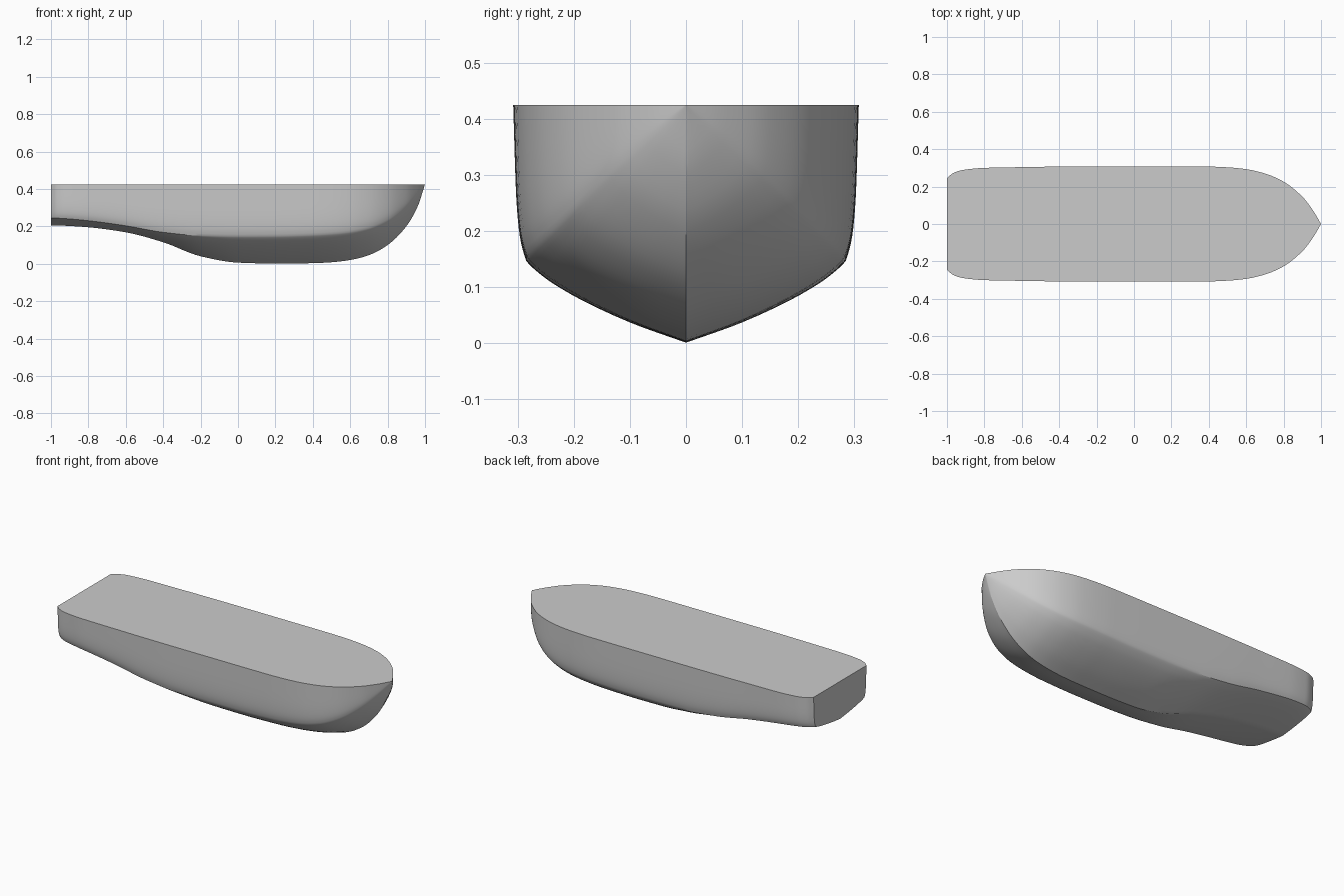
import bpy
import bmesh
import math

cube = bpy.data.objects.get("Cube")
if cube:
    bpy.data.objects.remove(cube, do_unlink=True)

DECK = 0.425

# Hull lines: station x, half beam, keel height, bilge height
LINES = [
    (-1.0, .245, .205, .245), (-.97, .27, .205, .244), (-.92, .288, .203, .241),
    (-.8, .3, .195, .23), (-.6, .304, .168, .203), (-.4, .307, .115, .168),
    (-.2, .308, .04, .15), (0, .308, .006, .147), (.2, .308, .001, .148),
    (.4, .307, .003, .154), (.5, .303, .008, .16), (.6, .293, .02, .17),
    (.7, .27, .046, .19), (.8, .226, .1, .23), (.9, .146, .2, .302),
    (.96, .068, .305, .367), (1.0, 0, DECK, DECK),
]

# Half section: share of the beam, and height (0 keel, 1 bilge, 2 deck)
SECTION = [
    (0, 0, 0), (1, .33, .25), (2, .66, .58), (3, .83, .81),
    (4, .925, 1.0), (5, .962, 1.16), (6, .982, 1.4), (7, 1.0, 2.0),
]


def sample(table, t):
    """Smooth cubic interpolation of every column of a table."""
    n = len(table)
    i = max(j for j in range(n - 1) if table[j][0] <= t + 1e-9)
    p, q = table[i], table[i + 1]
    h = q[0] - p[0]
    u = (t - p[0]) / h

    def slope(j, col):
        a, b, c = table[max(j - 1, 0)], table[j], table[min(j + 1, n - 1)]
        if a is b or b is c:
            return (c[col] - a[col]) / (c[0] - a[0])
        left = (b[col] - a[col]) / (b[0] - a[0])
        right = (c[col] - b[col]) / (c[0] - b[0])
        return 0 if left * right <= 0 else 2 * left * right / (left + right)

    values = []
    for col in range(1, len(p)):
        m, k = slope(i, col) * h, slope(i + 1, col) * h
        values.append(p[col] * (1 + 2 * u) * (1 - u) ** 2 + m * u * (1 - u) ** 2
                      + q[col] * u * u * (3 - 2 * u) + k * u * u * (u - 1))
    return values


# One closed outline per station, starboard deck edge round to port deck edge
STATIONS, STEPS = 96, 28
half = [sample(SECTION, 7 * j / STEPS) for j in range(STEPS + 1)]
outline = [(-y, z) for y, z in reversed(half[1:])] + half

bm = bmesh.new()
rings = []
for s in range(STATIONS + 1):
    x = -math.cos(math.pi * s / STATIONS)
    beam, keel, bilge = sample(LINES, x)
    ring = []
    for y, level in outline:
        if level <= 1:
            z = keel + (bilge - keel) * level
        else:
            z = bilge + (DECK - bilge) * (level - 1)
        ring.append(bm.verts.new((x, y * beam, z)))
    rings.append(ring)

# Planking between stations
for a, b in zip(rings, rings[1:]):
    for j in range(len(outline) - 1):
        bm.faces.new((a[j], b[j], b[j + 1], a[j + 1]))

# Flat transom and deck
bm.faces.new(rings[0])
bm.faces.new([r[0] for r in rings] + [r[-1] for r in reversed(rings[:-1])])
bmesh.ops.remove_doubles(bm, verts=bm.verts, dist=1e-5)
bmesh.ops.recalc_face_normals(bm, faces=bm.faces)

mesh = bpy.data.meshes.new("hull")
bm.to_mesh(mesh)
bm.free()
hull = bpy.data.objects.new("hull", mesh)
bpy.context.collection.objects.link(hull)

# Plain grey paint
paint = bpy.data.materials.new("light grey")
paint.use_nodes = True
colour = (.6, .6, .6, 1)
paint.diffuse_color = colour
paint.node_tree.nodes["Principled BSDF"].inputs["Base Color"].default_value = colour
mesh.materials.append(paint)

bpy.ops.object.select_all(action='DESELECT')
hull.select_set(True)
bpy.context.view_layer.objects.active = hull
bpy.ops.object.shade_smooth_by_angle(angle=math.radians(28))
